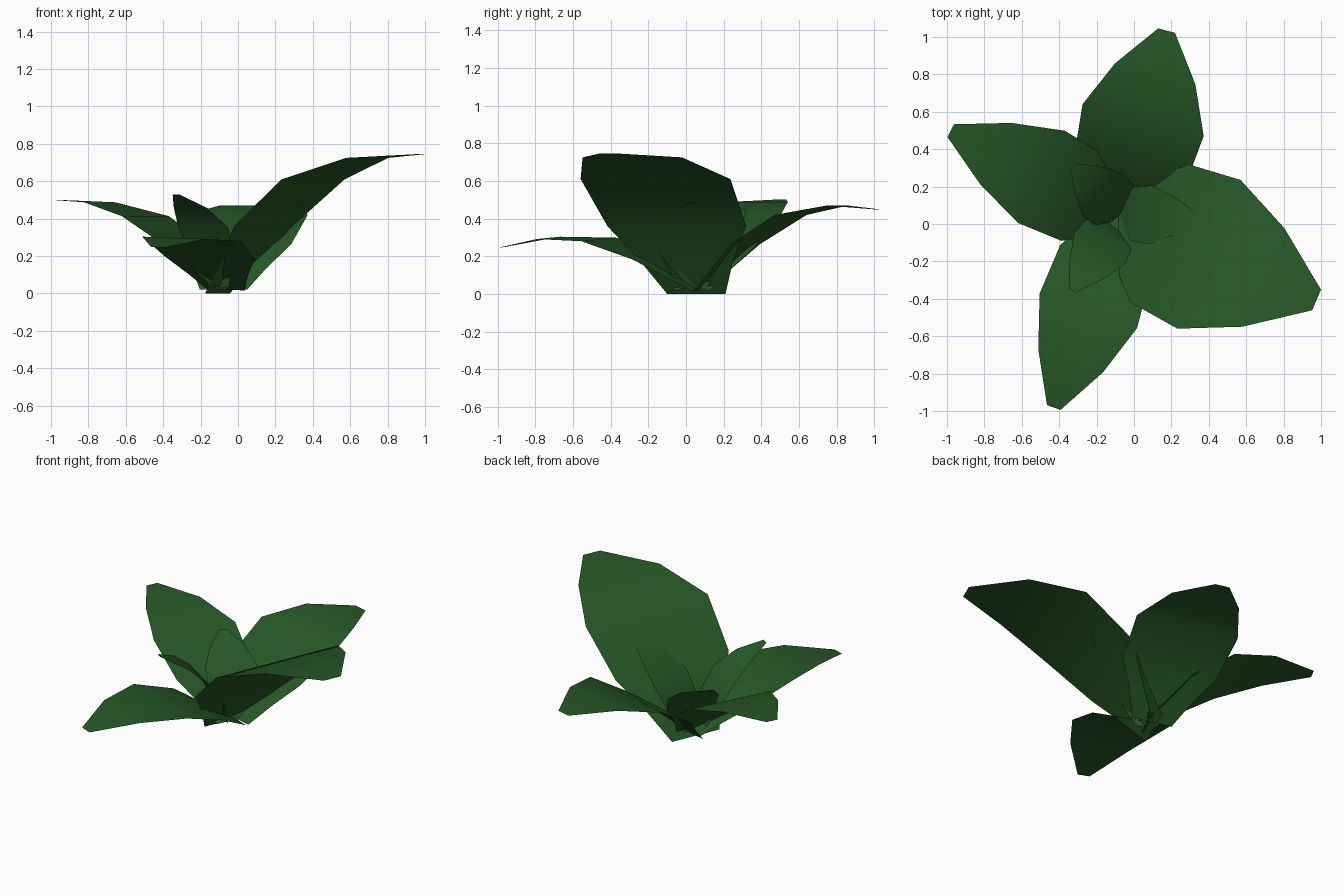
import bpy
from math import radians
from mathutils import Matrix, Vector

cube = bpy.data.objects.get("Cube")
if cube:
    bpy.data.objects.remove(cube)

green = bpy.data.materials.new("leaf_green")
green.use_nodes = True
colour = (0.02, 0.098, 0.02, 1)
green.diffuse_color = colour
bsdf = green.node_tree.nodes["Principled BSDF"]
bsdf.inputs["Base Color"].default_value = colour
bsdf.inputs["Roughness"].default_value = 0.8

# Arching blade: distance out, height, half width at each cross row
BLADE = [(0, 0, .168), (.13, .17, .265), (.266, .36, .40),
         (.555, .61, .432), (.87, .725, .287), (1.18, .745, .06)]


def add_leaf(name, base, yaw, pitch, scale, roll=0):
    """One sheet of quads, stretched, tilted and turned about its base."""
    place = (Matrix.Translation(base)
             @ Matrix.Rotation(radians(yaw), 4, 'Z')
             @ Matrix.Rotation(radians(-pitch), 4, 'Y')
             @ Matrix.Rotation(radians(roll), 4, 'X')
             @ Matrix.Diagonal((*scale, 1)))
    verts = [place @ Vector((d, side * w, h))
             for d, h, w in BLADE for side in (-1, 1)]
    faces = [(i, i + 2, i + 3, i + 1) for i in range(0, len(verts) - 2, 2)]
    mesh = bpy.data.meshes.new(name)
    mesh.from_pydata(verts, [], faces)
    mesh.materials.append(green)
    mesh.shade_smooth()
    leaf = bpy.data.objects.new(name, mesh)
    bpy.context.collection.objects.link(leaf)
    return leaf


# Outer ring of wide leaves
add_leaf("large_left_leaf", (-.11, .055, 0), -23, 0, (1, 1, 1))
add_leaf("back_leaf", (-.078, .073, .02), 75.3, -9, (.775, .775, .775))
add_leaf("right_leaf", (-.065, .033, .02), 153, 0, (.87, .64, .645))
add_leaf("front_leaf", (-.065, .068, .02), 250, -13.5, (.87, .64, .645), -2)

# Inner ring of small upright leaves
add_leaf("inner_left_leaf", (-.08, .06, .03), -4, 20, (.47, .365, .38))
add_leaf("inner_back_leaf", (-.06, .06, .03), 137, 22, (.42, .365, .34))
add_leaf("inner_front_leaf", (-.10, 0, .03), 237, 24, (.5, .365, .38))
